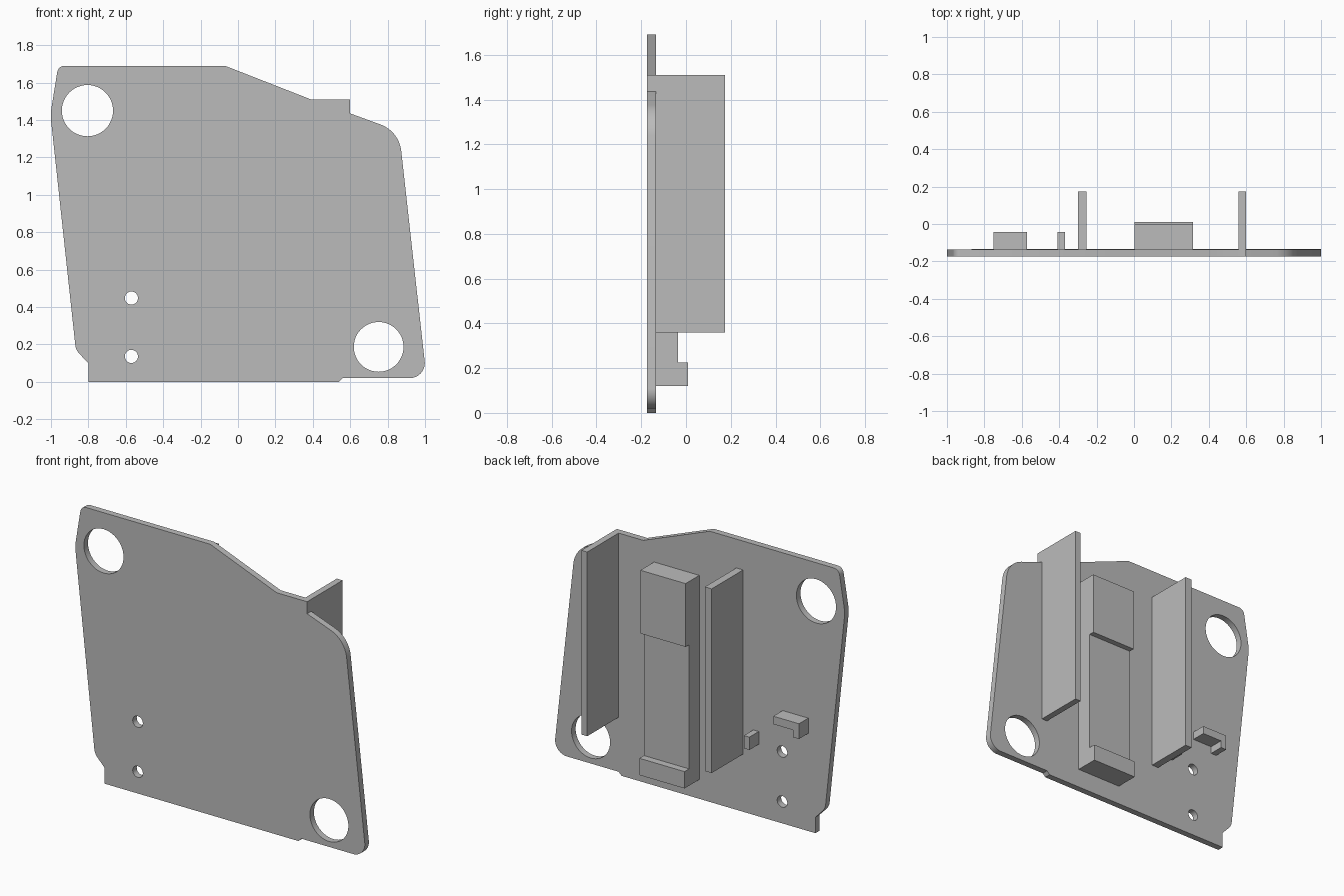
import bpy
import math
from mathutils import Vector

cube = bpy.data.objects.get("Cube")
if cube:
    bpy.data.objects.remove(cube, do_unlink=True)

grey = bpy.data.materials.new("plain_grey")
grey.use_nodes = True
COLOUR = (0.5, 0.5, 0.5, 1)
grey.diffuse_color = COLOUR
grey.node_tree.nodes["Principled BSDF"].inputs["Base Color"].default_value = COLOUR

FRONT, BACK = -0.175, -0.135


def rounded(corners, steps=10):
    """Outline from (x, z, radius) corners, with an arc at each radius."""
    points = []
    for i, (x, z, r) in enumerate(corners):
        p = Vector((x, z))
        if r == 0:
            points.append(p)
            continue
        a = (Vector(corners[i - 1][:2]) - p).normalized()
        b = (Vector(corners[(i + 1) % len(corners)][:2]) - p).normalized()
        half = a.angle(b) / 2
        centre = p + (a + b).normalized() * r / math.sin(half)
        start = p + a * r / math.tan(half) - centre
        end = p + b * r / math.tan(half) - centre
        for k in range(steps + 1):
            t = k / steps
            points.append(centre + start.lerp(end, t).normalized() * r)
    return points


def circle(x, z, r, n=48):
    return [Vector((x + r * math.cos(math.tau * i / n),
                    z + r * math.sin(math.tau * i / n))) for i in range(n)]


def sheet(name, loops, y0, y1):
    """Solid sheet in the xz plane; inner loops become holes."""
    curve = bpy.data.curves.new(name + "_outline", "CURVE")
    curve.dimensions = "2D"
    curve.fill_mode = "BOTH"
    curve.extrude = (y1 - y0) / 2
    for loop in loops:
        spline = curve.splines.new("POLY")
        spline.points.add(len(loop) - 1)
        for point, p in zip(spline.points, loop):
            point.co = (p.x, p.y, 0, 1)
        spline.use_cyclic_u = True
    obj = bpy.data.objects.new(name, curve)
    bpy.context.collection.objects.link(obj)
    obj.rotation_euler.x = math.pi / 2
    obj.location.y = (y0 + y1) / 2
    bpy.ops.object.select_all(action="DESELECT")
    obj.select_set(True)
    bpy.context.view_layer.objects.active = obj
    bpy.ops.object.convert(target="MESH")
    obj = bpy.context.object
    obj.data.materials.clear()
    obj.data.materials.append(grey)
    bpy.ops.object.shade_smooth_by_angle(angle=math.radians(30))
    return obj


def block(name, x0, x1, z0, z1, y1):
    """Box standing on the back of the plate."""
    bpy.ops.mesh.primitive_cube_add(
        size=1, location=((x0 + x1) / 2, (BACK + y1) / 2, (z0 + z1) / 2))
    obj = bpy.context.object
    obj.name = name
    obj.scale = (x1 - x0, y1 - BACK, z1 - z0)
    bpy.ops.object.transform_apply(location=False, rotation=False, scale=True)
    obj.data.materials.append(grey)
    return obj


# Plate with two large and two small holes
outline = rounded([
    (-0.8, 0, 0), (0.54, 0, 0), (0.56, 0.02, 0), (1.008, 0.02, 0.08),
    (0.861, 1.34, 0.17), (0.6, 1.435, 0), (0.6, 1.51, 0), (0.39, 1.51, 0),
    (-0.07, 1.69, 0), (-0.961, 1.69, 0.04), (-1.003, 1.43, 0.3),
    (-0.867, 0.17, 0.08), (-0.8, 0.1, 0)])
holes = [circle(-0.805, 1.45, 0.137), circle(0.752, 0.187, 0.133),
         circle(-0.57, 0.448, 0.035), circle(-0.57, 0.136, 0.035)]
sheet("plate", [outline] + holes, FRONT, BACK)

# Tall fins on the back
block("left_fin", 0.56, 0.6, 0.36, 1.51, 0.175)
block("right_fin", -0.3, -0.253, 0.36, 1.51, 0.175)

# Stepped centre column, a single side profile
column = [(0.12, 0.01), (0.225, 0.01), (0.225, -0.035),
          (1.0, -0.035), (1.0, 0), (1.395, 0)]
profile = [(BACK, 0.12)] + [(y, z) for z, y in column] + [(BACK, 1.395)]
n = len(profile)
verts = [(x, y, z) for x in (0.003, 0.315) for y, z in profile]
faces = [tuple(reversed(range(n))), tuple(range(n, 2 * n))]
faces += [(i, (i + 1) % n, (i + 1) % n + n, i + n) for i in range(n)]
mesh = bpy.data.meshes.new("centre_column")
mesh.from_pydata(verts, [], faces)
mesh.materials.append(grey)
bpy.context.collection.objects.link(bpy.data.objects.new("centre_column", mesh))

# Small hook and peg
hook = [Vector(p) for p in [(-0.75, 0.61), (-0.71, 0.61), (-0.71, 0.655),
                            (-0.573, 0.655), (-0.573, 0.705), (-0.75, 0.705)]]
sheet("hook", [hook], BACK, -0.043)
block("peg", -0.408, -0.37, 0.45, 0.53, -0.043)
